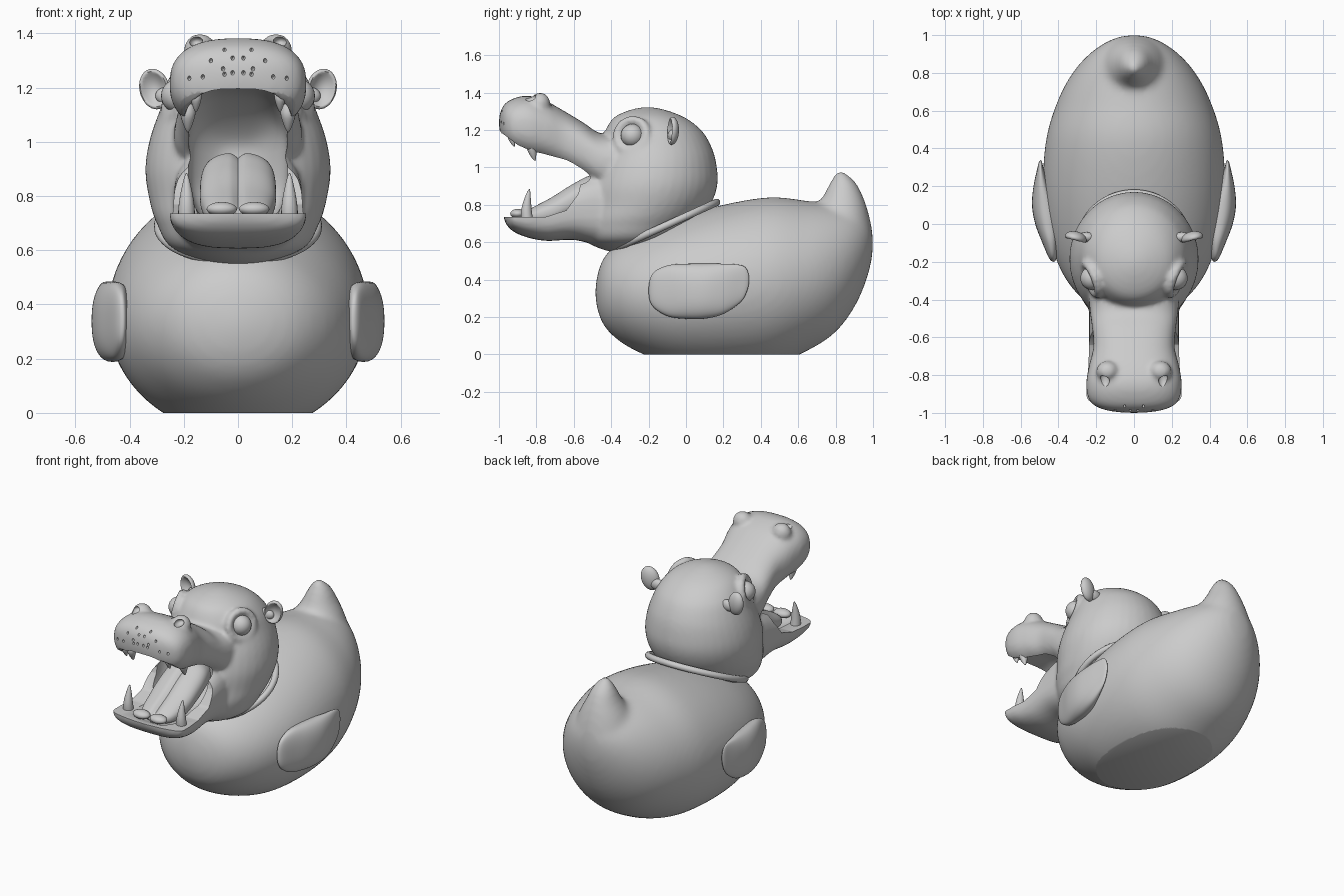
import bpy, bmesh, math
from mathutils import Vector

cube = bpy.data.objects.get("Cube")
if cube:
    bpy.data.objects.remove(cube, do_unlink=True)

GREY = bpy.data.materials.new("plain_grey")
GREY.use_nodes = True
GREY.diffuse_color = (0.6, 0.6, 0.6, 1)
GREY.node_tree.nodes["Principled BSDF"].inputs["Base Color"].default_value = (0.6, 0.6, 0.6, 1)
SIDES = (("left", 1), ("right", -1))


def finish(name, bm):
    bmesh.ops.recalc_face_normals(bm, faces=bm.faces)
    me = bpy.data.meshes.new(name)
    bm.to_mesh(me)
    bm.free()
    me.materials.append(GREY)
    ob = bpy.data.objects.new(name, me)
    bpy.context.collection.objects.link(ob)
    return ob


def select(obs):
    bpy.ops.object.select_all(action='DESELECT')
    for ob in obs:
        ob.select_set(True)
    bpy.context.view_layer.objects.active = obs[0]


def smooth(ob, angle=40):
    select([ob])
    bpy.ops.object.shade_smooth_by_angle(angle=math.radians(angle))
    return ob


def loft(name, sections, axis='y', power=2.0, n=40, steps=6, side=1):
    """Sections are (position, x centre, other centre, x radius, other radius)."""
    def ghost(a, b):
        return Vector((b[0], b[1], b[2], -b[3], -b[4])) if a[3] < 0.01 else Vector(a)
    p = [Vector(s) for s in sections]
    p = [ghost(p[0], p[1])] + p + [ghost(p[-1], p[-2])]
    path = []
    for a, b, c, d in zip(p, p[1:], p[2:], p[3:]):
        for k in range(steps):
            t = k / steps
            path.append(0.5 * (2*b + (c-a)*t + (2*a-5*b+4*c-d)*t*t + (3*b-a-3*c+d)*t**3))
    path.append(p[-2])
    bm = bmesh.new()
    rings = []
    for s in path:
        ring = []
        for i in range(n):
            a = math.tau * i / n
            u, v = (math.copysign(abs(f) ** (2 / power), f) for f in (math.cos(a), math.sin(a)))
            x, w = side * (s[1] + u * max(s[3], 0.001)), s[2] + v * max(s[4], 0.001)
            ring.append(bm.verts.new((x, s[0], w) if axis == 'y' else (x, w, s[0])))
        rings.append(ring)
    for r, q in zip(rings, rings[1:]):
        for i in range(n):
            j = (i + 1) % n
            bm.faces.new((r[i], r[j], q[j], q[i]))
    bm.faces.new(rings[0])
    bm.faces.new(rings[-1])
    return finish(name, bm)


def ball(name, loc, size, segments=28):
    bm = bmesh.new()
    bmesh.ops.create_uvsphere(bm, u_segments=segments, v_segments=segments // 2, radius=1)
    for v in bm.verts:
        v.co = Vector(a * b for a, b in zip(v.co, size)) + Vector(loc)
    return finish(name, bm)


def ring(name, loc, major, minor, rotation, scale=(1, 1, 1)):
    bpy.ops.mesh.primitive_torus_add(location=loc, rotation=rotation, major_radius=major,
                                     minor_radius=minor, major_segments=64, minor_segments=14)
    ob = bpy.context.object
    ob.name = name
    ob.scale = scale
    ob.data.materials.append(GREY)
    return ob


def fuse(parts, voxel, passes):
    """Blend overlapping parts into one soft skin."""
    select(parts)
    bpy.ops.object.join()
    ob = parts[0]
    m = ob.modifiers.new("skin", 'REMESH')
    m.mode, m.voxel_size = 'VOXEL', voxel
    s = ob.modifiers.new("soften", 'SMOOTH')
    s.factor, s.iterations = 0.5, passes
    select([ob])
    for mod in ("skin", "soften"):
        bpy.ops.object.modifier_apply(modifier=mod)
    return ob


def carve(ob, cutter):
    m = ob.modifiers.new("carve", 'BOOLEAN')
    m.operation, m.solver, m.object = 'DIFFERENCE', 'EXACT', cutter
    select([ob])
    bpy.ops.object.modifier_apply(modifier="carve")
    bpy.data.objects.remove(cutter, do_unlink=True)


# Body and upturned tail, cut flat underneath
body = loft("body", [
    (-.485, 0, .33, 0, 0), (-.455, 0, .335, .17, .15), (-.38, 0, .335, .29, .245),
    (-.25, 0, .33, .385, .32), (-.05, 0, .335, .455, .395), (.2, 0, .36, .482, .44),
    (.45, 0, .39, .465, .45), (.65, 0, .42, .405, .40), (.8, 0, .46, .325, .34),
    (.91, 0, .52, .225, .25), (.98, 0, .58, .11, .13), (1.0, 0, .6, 0, 0)], n=56)
tail = loft("tail", [(.5, 0, .80, .2, .17), (.65, 0, .822, .185, .172), (.75, 0, .828, .155, .15),
                     (.85, 0, .84, .1, .105), (.93, 0, .838, .06, .062), (.985, 0, .822, 0, 0)], 'z')
body = fuse([body, tail], 0.018, 12)
bm = bmesh.new()
bm.from_mesh(body.data)
cut = bmesh.ops.bisect_plane(bm, geom=bm.verts[:] + bm.edges[:] + bm.faces[:],
                             plane_co=(0, 0, 0), plane_no=(0, 0, -1), clear_outer=True)
bmesh.ops.holes_fill(bm, edges=[e for e in bm.edges if e.is_boundary], sides=0)
bm.to_mesh(body.data)
bm.free()
smooth(body)

# Head: skull, muzzle, jaw, nostril bumps and eyelids blended together
skull = loft("head", [
    (.54, 0, -.33, 0, 0), (.6, 0, -.30, .23, .23), (.7, 0, -.26, .30, .31), (.8, 0, -.21, .33, .34),
    (.9, 0, -.185, .342, .352), (1.0, 0, -.17, .328, .335), (1.1, 0, -.16, .295, .30),
    (1.2, 0, -.175, .25, .255), (1.28, 0, -.2, .165, .165), (1.322, 0, -.205, 0, 0)], 'z')
muzzle = loft("muzzle", [
    (-.3, 0, 1.0, .24, .18), (-.45, 0, 1.03, .235, .15), (-.55, 0, 1.09, .222, .15),
    (-.65, 0, 1.145, .215, .155), (-.75, 0, 1.19, .238, .165), (-.85, 0, 1.215, .253, .168),
    (-.94, 0, 1.225, .232, .135), (-.985, 0, 1.235, .15, .08), (-1.0, 0, 1.24, 0, 0)], power=2.5)
jaw = loft("jaw", [
    (-.3, 0, .75, .24, .17), (-.45, 0, .78, .238, .2), (-.6, 0, .77, .238, .158),
    (-.75, 0, .74, .242, .133), (-.87, 0, .74, .252, .108), (-.945, 0, .74, .225, .065),
    (-.975, 0, .74, 0, 0)], power=2.8)
parts = [skull, muzzle, jaw]
for label, s in SIDES:
    parts.append(ball(label + "_nostril_bump", (s * .14, -.78, 1.34), (.06, .055, .06)))
    facing = Vector((s, -.4, .25)).to_track_quat('Z', 'Y').to_euler()
    parts.append(ring(label + "_eyelid", (s * .225, -.29, 1.17), .085, .024, facing))
head = fuse(parts, 0.013, 6)

# Open mouth: gap between the jaws, then the hollow inside
bm = bmesh.new()
outline = [(-1.2, .735), (-.97, .735), (-.75, .735), (-.64, .77), (-.575, .86), (-.56, .93), (-.58, 1.0),
           (-.64, 1.035), (-.72, 1.045), (-.8, 1.075), (-.9, 1.12), (-.98, 1.18), (-1.2, 1.19)]
face = bm.faces.new([bm.verts.new((-.5, y, z)) for y, z in outline])
side = bmesh.ops.extrude_face_region(bm, geom=[face])
bmesh.ops.translate(bm, vec=(1, 0, 0), verts=[g for g in side["geom"] if isinstance(g, bmesh.types.BMVert)])
carve(head, finish("jaw_gap_cutter", bm))
carve(head, loft("mouth_cutter", [
    (-1.1, 0, .97, .2, .225), (-.95, 0, .965, .205, .232), (-.85, 0, .95, .21, .25),
    (-.7, 0, .94, .185, .245), (-.6, 0, .93, .185, .225), (-.5, 0, .92, .17, .17),
    (-.42, 0, .92, .08, .08), (-.41, 0, .92, 0, 0)], power=3.2))

# Nostril holes and whisker pits on the muzzle
pits = [ball("pit_cutter", (s * .155, -.825, 1.37), (.026, .04, .02), 16) for _, s in SIDES]
for x, z in ((.05, 1.34), (.02, 1.31), (.055, 1.27), (.02, 1.255), (.05, 1.25), (.13, 1.24), (.18, 1.235), (.1, 1.3)):
    for _, s in SIDES:
        hit, at, _, _ = head.ray_cast(Vector((s * x, -2, z)), Vector((0, 1, 0)))
        if hit:
            pits.append(ball("pit_cutter", at, (.007, .012, .009), 8))
select(pits)
bpy.ops.object.join()
carve(head, pits[0])
smooth(head, 45)

# Collar where the head meets the body
smooth(ring("neck_collar", (0, -.11, .688), .3, .02, (math.radians(24.5), 0, 0), (.97, 1, 1)))

# Tongue with a centre groove
tongue = loft("tongue", [
    (-.885, 0, .735, 0, 0), (-.84, 0, .735, .1, .04), (-.72, 0, .765, .135, .075),
    (-.6, 0, .825, .14, .09), (-.5, 0, .87, .13, .09), (-.41, 0, .87, .1, .07)], power=2.4, n=64)
for v in tongue.data.vertices:
    v.co.z -= .02 * math.exp(-(v.co.x / .016) ** 2)
smooth(tongue, 60)


def tooth(name, s, x, y, base, tip, r):
    h = tip - base
    smooth(loft(name, [(base, x, y, r, r), (base + h * .4, x, y - .008, r * .9, r * .9),
                       (base + h * .8, x, y, r * .45, r * .45), (tip, x, y + .008, 0, 0)],
                'z', n=18, steps=4, side=s))


# Paired parts: teeth, eyes, ears and wings
for label, s in SIDES:
    tooth(label + "_lower_tusk", s, .19, -.845, .69, .885, .032)
    tooth(label + "_upper_tusk", s, .185, -.815, 1.14, 1.035, .03)
    tooth(label + "_upper_tooth", s, .155, -.925, 1.19, 1.11, .022)
    smooth(ball(label + "_incisor", (s * .06, -.9, .752), (.056, .04, .026)))
    smooth(ball(label + "_eye", (s * .222, -.287, 1.17), (.062, .062, .062)))

    ear = ball(label + "_ear", (0, 0, 0), (.057, .036, .076), 36)
    for v in ear.data.vertices:
        rim = math.hypot(v.co.x / .057, v.co.z / .076)
        if v.co.y < 0:
            v.co.y = -.012 + .03 * max(0, 1 - (rim / .85) ** 2) if rim < .85 else v.co.y * .7
    ear.location = (s * .308, -.075, 1.195)
    ear.rotation_euler = (0, s * math.radians(15), s * math.radians(14))
    smooth(ear, 60)
    stem = ball(label + "_ear_stem", (s * .255, -.07, 1.17), (.05, .027, .035))
    smooth(stem)

    wing = loft(label + "_wing", [
        (-.2, .425, .34, 0, 0), (-.18, .43, .345, .02, .085), (-.1, .44, .34, .045, .135),
        (0, .455, .337, .068, .147), (.1, .47, .338, .07, .147), (.2, .488, .35, .044, .134),
        (.29, .495, .378, .018, .1), (.325, .495, .395, .009, .06), (.338, .494, .4, 0, 0)],
        power=2.3, side=s)
    smooth(wing, 60)
